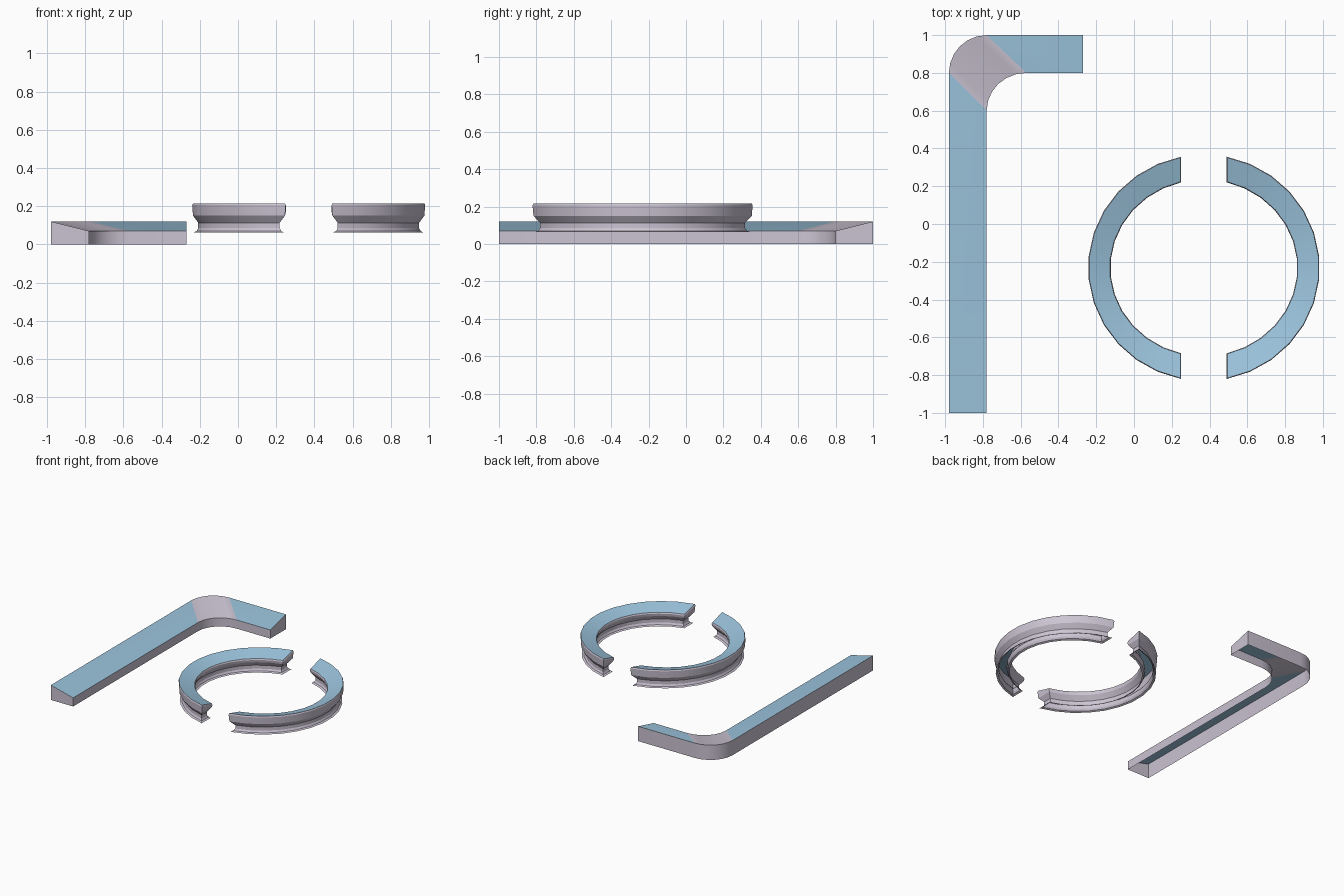
import bpy, bmesh, math

cube = bpy.data.objects.get("Cube")
if cube:
    bpy.data.objects.remove(cube, do_unlink=True)


def material(name, rgb):
    mat = bpy.data.materials.new(name)
    mat.use_nodes = True
    mat.diffuse_color = (*rgb, 1)
    mat.node_tree.nodes["Principled BSDF"].inputs["Base Color"].default_value = (*rgb, 1)
    return mat


GREY = material("pale_lilac_grey", (0.60, 0.55, 0.65))
BLUE = material("soft_blue", (0.33, 0.55, 0.72))


def finish(bm, name):
    bmesh.ops.recalc_face_normals(bm, faces=bm.faces)
    # Top faces must point up
    if sum(f.normal.z for f in bm.faces if f.material_index == 1) < 0:
        bmesh.ops.reverse_faces(bm, faces=bm.faces)
    mesh = bpy.data.meshes.new(name)
    bm.to_mesh(mesh)
    bm.free()
    mesh.materials.append(GREY)
    mesh.materials.append(BLUE)
    obj = bpy.data.objects.new(name, mesh)
    bpy.context.collection.objects.link(obj)
    bpy.ops.object.select_all(action='DESELECT')
    obj.select_set(True)
    bpy.context.view_layer.objects.active = obj
    bpy.ops.object.shade_smooth_by_angle(angle=math.radians(25))
    return obj


# Corner counter: paired outer and inner plan points swept round the bend
def corner_counter():
    high, low, steps, radius = 0.12, 0.07, 6, 0.2
    sections = [((-0.98, -1), (-0.78, -1))]
    for i in range(steps + 1):
        a = math.pi - i / steps * math.pi / 2
        c, s = radius * math.cos(a), radius * math.sin(a)
        sections.append(((-0.78 + c, 0.8 + s), (-0.57 + 1.05 * c, 0.6 + s)))
    sections.append(((-0.27, 1), (-0.27, 0.8)))

    bm = bmesh.new()
    rows = [[bm.verts.new((*p, z)) for p, z in
             ((o, 0), (o, high), (i, low), (i, 0))] for o, i in sections]
    tops = []
    for a, b in zip(rows, rows[1:]):
        for k in range(3):
            face = bm.faces.new((a[k], a[k + 1], b[k + 1], b[k]))
            if k == 1:
                tops.append(face)
    bm.faces.new(rows[0])
    bm.faces.new(rows[-1])
    # Blue worktops framed by a thin grey rim
    panels = [tops[0], tops[-1]]
    bmesh.ops.inset_individual(bm, faces=panels, thickness=0.01)
    for face in panels:
        face.material_index = 1
    finish(bm, "corner_counter")


# Half-ring counter: plan outline lofted through inset levels
CENTRE = (0.37, -0.232)
SEGMENTS = 13
LEVELS = ((0.063, 0.01), (0.07, 0.024), (0.085, 0.032), (0.113, 0.032),
          (0.15, 0.004), (0.205, 0), (0.215, 0.004))


def arc(rx, ry, cut):
    end = math.acos(cut / rx)
    angles = [end * (2 * i / SEGMENTS - 1) for i in range(SEGMENTS + 1)]
    return [(rx * math.cos(a), ry * math.sin(a)) for a in angles]


def ring_counter(name, side):
    bm = bmesh.new()
    rows = []
    for z, inset in LEVELS:
        cut = 0.12 + inset
        inner_z = z - 0.035 if z > 0.2 else z
        outer = [(x, y, z) for x, y in arc(0.613 - inset, 0.6 - inset, cut)]
        inner = [(x, y, inner_z) for x, y in arc(0.495 + inset, 0.467 + inset, cut)]
        rows.append([bm.verts.new((CENTRE[0] + side * x, CENTRE[1] + y, h))
                     for x, y, h in outer + inner[::-1]])
    count = len(rows[0])
    for a, b in zip(rows, rows[1:]):
        for k in range(count):
            n = (k + 1) % count
            bm.faces.new((a[k], a[n], b[n], b[k]))
    # Blue top sloping towards the middle
    top = rows[-1]
    for k in range(SEGMENTS):
        face = bm.faces.new((top[k], top[k + 1], top[-2 - k], top[-1 - k]))
        face.material_index = 1
    finish(bm, name)


corner_counter()
ring_counter("left_ring_counter", 1)
ring_counter("right_ring_counter", -1)
